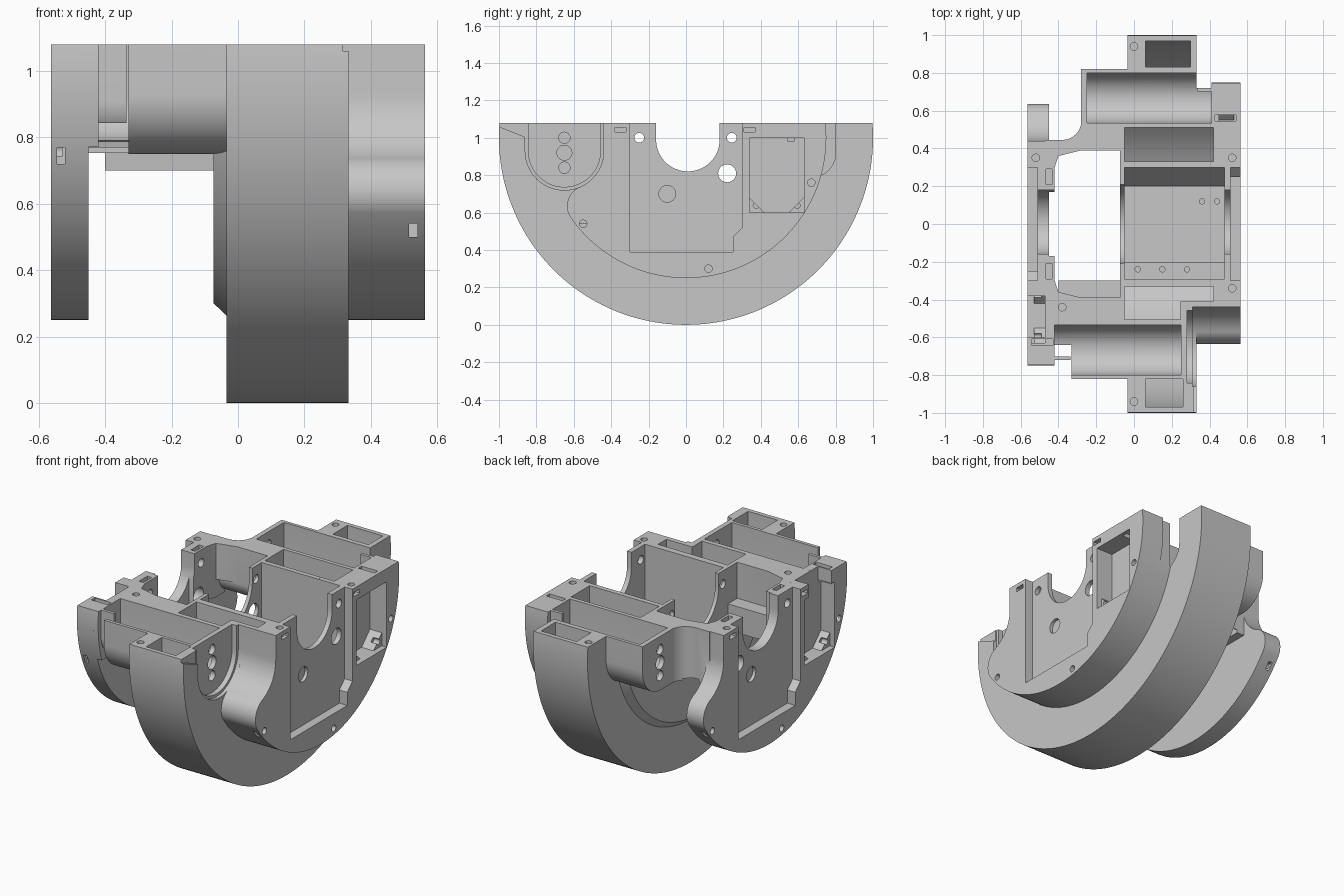
import bpy, bmesh, math
from mathutils import Vector

cube = bpy.data.objects.get("Cube")
if cube:
    bpy.data.objects.remove(cube, do_unlink=True)

TOP, OVER, SIDE = 1.08, 1.2, 0.563

grey = bpy.data.materials.new("plain grey")
grey.use_nodes = True
grey.diffuse_color = (0.57, 0.57, 0.57, 1)
grey.node_tree.nodes["Principled BSDF"].inputs["Base Color"].default_value = (0.57, 0.57, 0.57, 1)


def arc(c, r, a, b, n=24):
    """Points on an arc from angle a to b in degrees."""
    angles = [math.radians(a + (b - a) * i / n) for i in range(n + 1)]
    return [(c[0] + r * math.cos(t), c[1] + r * math.sin(t)) for t in angles]


def rect(a, b, c, d):
    return [(a, c), (b, c), (b, d), (a, d)]


def prism(name, axis, lo, hi, pts):
    """Extrude a profile: (y, z) along X, (x, z) along Y or (x, y) along Z."""
    place = {"X": lambda p, h: (h, p[0], p[1]),
             "Y": lambda p, h: (p[0], h, p[1]),
             "Z": lambda p, h: (p[0], p[1], h)}[axis]
    bm = bmesh.new()
    face = bm.faces.new([bm.verts.new(place(p, lo)) for p in pts])
    out = bmesh.ops.extrude_face_region(bm, geom=[face])
    step = Vector(place((0, 0), hi - lo))
    bmesh.ops.translate(bm, vec=step, verts=[v for v in out["geom"] if isinstance(v, bmesh.types.BMVert)])
    bmesh.ops.recalc_face_normals(bm, faces=bm.faces)
    mesh = bpy.data.meshes.new(name)
    bm.to_mesh(mesh)
    bm.free()
    mesh.materials.append(grey)
    obj = bpy.data.objects.new(name, mesh)
    bpy.context.collection.objects.link(obj)
    return obj


def combine(tool, operation):
    """Apply a boolean to the shell and discard the tool."""
    mod = shell.modifiers.new("boolean", "BOOLEAN")
    mod.operation, mod.object, mod.solver = operation, tool, "EXACT"
    bpy.context.view_layer.objects.active = shell
    bpy.ops.object.modifier_apply(modifier=mod.name)
    bpy.data.objects.remove(tool, do_unlink=True)


def add(axis, lo, hi, pts):
    combine(prism("added_part", axis, lo, hi, pts), "UNION")


def cut(axis, lo, hi, pts):
    combine(prism("cutter", axis, lo, hi, pts), "DIFFERENCE")


def turn(side, pts):
    """Half turn about z for the left side, for (y, z) profiles."""
    return [(side * y, z) for y, z in pts]


def cut_side(side, lo, hi, pts):
    a, b = sorted((side * lo, side * hi))
    cut("X", a, b, turn(side, pts))


def u_shape(c, r, top):
    return arc(c, r, 180, 360) + [(c[0] + r, top), (c[0] - r, top)]


def hole(axis, lo, hi, c, r):
    cut(axis, lo, hi, arc(c, r, 0, 345, 23))


# Main half drum
edge = math.degrees(math.asin(0.08))
shell = prism("half_shell", "X", -0.035, 0.332, arc((0, 1), 1, edge, -180 - edge, 120))

# Chamfered round boss on the inner face of the drum
boss = prism("boss", "X", -0.073, 0.0, arc((0, 1), 0.7, 6.56, -186.56, 90))
for v in boss.data.vertices:
    if v.co.x > -0.01 and v.co.z < 1.07:
        v.co.y *= 1.1
        v.co.z = 1 + (v.co.z - 1) * 1.1
combine(boss, "UNION")

# Side plates with a rounded lobe beside the motor opening
plate = arc((0, 1), 0.75, 6.12, -145.24, 80) + arc((-0.526, 0.635), 0.11, 214.76, 112.8, 20)[1:]
plate += arc((-0.65, 0.93), 0.21, -67.2, 0, 20)[1:] + [(-0.44, TOP)]
add("X", 0.30, SIDE, plate)
add("X", -SIDE, -0.45, turn(-1, plate))

# Motor housings
front = [(-0.42, TOP), (-0.42, 0.76), (-0.5, 0.75)] + arc((-0.64, 0.93), 0.18, 270, 180, 20) + [(-0.82, TOP)]
add("X", -0.33, 0.02, front)
add("X", -0.28, 0.02, turn(-1, front))
add("X", -0.46, -0.32, [(-0.43, TOP), (-0.43, 0.77), (-0.63, 0.77)]
    + arc((-0.59, 0.91), 0.13, 250, 180, 12) + [(-0.72, TOP)])
add("X", -0.46, -0.42, arc((0, 1), 0.75, 173.88, 197.8, 16) + [(-0.5, 0.775), (-0.5, TOP)])

# Arms joining the drum to the left plate, with rounded inner undersides
inner = [(0.01, 0.39), (-0.28, 0.39), (-0.40, 0.36), (-0.42, 0.30), (-0.42, 0.17), (-0.47, 0.17)]
add("Z", 0.752, TOP, inner + [(-0.47, 0.445), (-0.38, 0.445)]
    + arc((-0.38, 0.546), 0.101, -80, 0, 16) + [(0.01, 0.546)])
add("Z", 0.752, TOP, [(x, -y) for x, y in inner] + [(-0.47, -0.5), (0.01, -0.5)])
for s in (1, -1):
    cut("X", -0.40, -0.073, turn(s, arc((0.49, 0.86), 0.1005, 180, 262, 12) + [(0.47, 0.7), (0.3, 0.7), (0.3, 0.86)]))

# Motor troughs, narrower where they enter the side plates
for s, lo, hi, end in ((-1, -0.335, 0.25, -0.42), (1, -0.25, 0.335, 0.41)):
    cut("X", lo, hi, u_shape((s * 0.667, 0.92), 0.133, OVER))
    a, b = sorted((end, s * 0.32))
    cut("X", a, b, turn(s, arc((0.667, 0.92), 0.132, 180, 285, 16) + [(0.701, OVER), (0.535, OVER)]))
cut("X", 0.332, 0.41, rect(0.72, 0.9, 0.77, OVER))

# Stepped motor mount pocket on the drum face
cut("X", 0.31, 0.6, u_shape((-0.65, 0.93), 0.2101, OVER))
cut("X", 0.28, 0.32, u_shape((-0.65, 0.93), 0.193, OVER))
cut("X", 0.315, 0.35, [(-1.1, OVER), (-1.1, 1.1), (-1, 1.06), (-0.85, 1.0), (-0.84, OVER)])
for z, r in ((0.84, 0.03), (0.92, 0.04), (1.0, 0.03)):
    hole("X", 0.2, 0.3, (-0.65, z), r)
    hole("X", -0.3, -0.2, (0.65, z), r)

# Central bay
cut("X", -0.05, 0.48, [(-0.29, OVER), (-0.29, 0.42), (-0.2, 0.42), (-0.2, 0.4),
                       (0.2, 0.4), (0.3, 0.55), (0.3, OVER)])

# Deep pockets with curved floors
def deep_pocket(s, lo, hi, near, far, r):
    ys = [near + (far - near) * i / 6 for i in range(7)]
    floor = [(s * y, 1 - math.sqrt(r * r - y * y)) for y in ys]
    cut("X", lo, hi, floor + [(s * far, OVER), (s * near, OVER)])


deep_pocket(1, -0.05, 0.42, 0.33, 0.51, 0.707)
deep_pocket(-1, -0.05, 0.245, 0.33, 0.505, 0.707)
deep_pocket(-1, 0.2, 0.42, 0.33, 0.41, 0.707)
deep_pocket(1, 0.06, 0.30, 0.83, 0.97, 0.976)
deep_pocket(-1, 0.06, 0.26, 0.82, 0.97, 0.976)

# Side plate recess, window with corner gussets, nut slots and screw holes
for s, wall, slot in ((1, 0.45, 0.545), (-1, 0.47, 0.61)):
    cut_side(s, 0.51, 0.6, [(-0.3, OVER), (-0.3, 0.39), (0.25, 0.39), (0.25, 0.47), (0.3, 0.52), (0.3, OVER)])
    t = 0.08
    cut_side(s, wall, 0.6, [(0.34 + t, 0.6), (0.63 - t, 0.6), (0.63, 0.6 + t), (0.63, 1.0), (0.34, 1.0), (0.34, 0.6 + t)])
    cut_side(s, 0.53, 0.6, rect(0.34, 0.63, 0.6, 1.0))
    for y in (0.375, 0.595):
        cut_side(s, 0.49, 0.54, arc((y, 0.638), 0.016, 0, 340, 17))
    cut_side(s, 0.43, 0.54, rect(slot, slot + 0.032, 0.98, OVER))
    for y in (-0.38, 0.31):
        cut_side(s, 0.5, 0.6, rect(y, y + 0.06, 1.03, 1.055))
    for c in ((-0.55, 0.54), (0.12, 0.30), (0.67, 0.76)):
        cut_side(s, 0.53, 0.6, arc(c, 0.02, 0, 340, 17))
    cut_side(s, 0.49, 0.6, arc((-0.1, 0.7), 0.045, 0, 345, 23))
    cut("Z", 1.03, OVER, rect(-0.465, -0.435, s * 0.25 - 0.04, s * 0.25 + 0.04))

# The left window is open at the top
cut("X", -0.6, -0.47, rect(-0.60, -0.38, 0.9, OVER))

# Nut slots on the plate rims
cut("Y", -0.8, -0.52, rect(0.515, 0.54, 0.5, 0.54))
cut("Y", -0.8, -0.68, rect(-0.545, -0.52, 0.72, 0.77))
cut("Y", 0.52, 0.8, rect(-0.54, -0.515, 0.5, 0.54))

# Shaft saddle and cable holes through every wall
cut("X", -0.6, 0.6, u_shape((0.01, 0.99), 0.17, OVER))
cut("X", -0.09, -0.04, u_shape((0, 1), 0.21, OVER))
hole("X", -0.6, 0.6, (0.22, 0.81), 0.048)
for y in (-0.25, 0.245):
    hole("X", -0.6, 0.6, (y, 1.0), 0.026)

# Screw holes in the top faces and the bay floor
for c in ((0, 0.94), (0, -0.94), (-0.52, 0.35), (-0.38, -0.44), (0.52, -0.34), (0.52, 0.35)):
    hole("Z", 1.0, OVER, c, 0.02)
for c in ((0.36, 0.12), (0.44, 0.12), (0.02, -0.24), (0.15, -0.24), (0.28, -0.24)):
    hole("Z", 0.36, 0.6, c, 0.014)

# Smooth curved walls, keep edges sharp
bpy.ops.object.select_all(action="DESELECT")
shell.select_set(True)
bpy.context.view_layer.objects.active = shell
bpy.ops.object.shade_smooth_by_angle(angle=math.radians(25))
